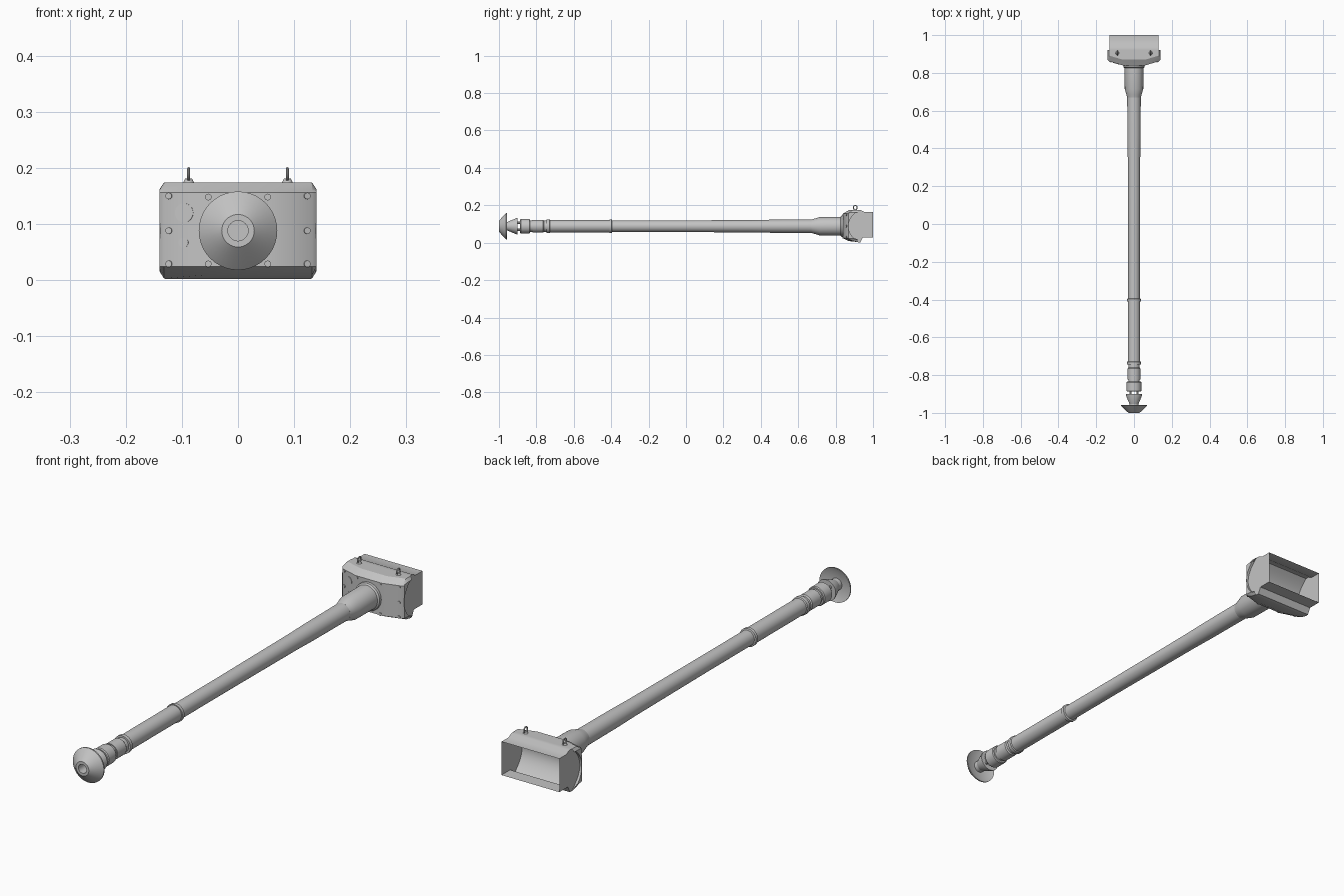
import bpy, bmesh, math
from mathutils import Matrix, Vector

if "Cube" in bpy.data.objects:
    bpy.data.objects.remove(bpy.data.objects["Cube"])

AXIS_Z = 0.088
grey = bpy.data.materials.new("steel_grey")
grey.diffuse_color = (0.55, 0.55, 0.55, 1)
grey.use_nodes = True
grey.node_tree.nodes["Principled BSDF"].inputs["Base Color"].default_value = grey.diffuse_color


def finish(name, bm, smooth=True):
    bmesh.ops.recalc_face_normals(bm, faces=bm.faces)
    me = bpy.data.meshes.new(name)
    bm.to_mesh(me)
    bm.free()
    ob = bpy.data.objects.new(name, me)
    bpy.context.collection.objects.link(ob)
    me.materials.append(grey)
    if smooth:
        bpy.ops.object.select_all(action='DESELECT')
        ob.select_set(True)
        bpy.context.view_layer.objects.active = ob
        bpy.ops.object.shade_smooth_by_angle(angle=math.radians(30))
    return ob


def lathe(name, profile, closed=False, n=40):
    """Revolve (y, radius) points around the barrel axis."""
    bm = bmesh.new()
    rings = []
    for y, r in profile:
        rings.append([bm.verts.new((r * math.cos(2 * math.pi * i / n), y,
                                    AXIS_Z + r * math.sin(2 * math.pi * i / n))) for i in range(n)])
    pairs = list(zip(rings, rings[1:]))
    if closed:
        pairs.append((rings[-1], rings[0]))
    for a, b in pairs:
        for i in range(n):
            j = (i + 1) % n
            bm.faces.new((a[i], a[j], b[j], b[i]))
    if not closed:
        bm.faces.new(rings[0])
        bm.faces.new(rings[-1])
    return finish(name, bm)


def cylinder(name, centre, direction, r, depth, n=16, r2=None):
    bm = bmesh.new()
    rot = Vector(direction).to_track_quat('Z', 'Y').to_matrix().to_4x4()
    bmesh.ops.create_cone(bm, cap_ends=True, segments=n, radius1=r, radius2=r if r2 is None else r2,
                          depth=depth, matrix=Matrix.Translation(centre) @ rot)
    return finish(name, bm)


# Muzzle brake: flared front baffle, second baffle, open gap with struts
lathe("front_baffle", [(-0.90, 0.018), (-1.0, 0.018), (-1.0, 0.029), (-0.985, 0.046), (-0.962, 0.070),
                       (-0.957, 0.070), (-0.965, 0.050), (-0.968, 0.024), (-0.90, 0.024)], closed=True)
lathe("rear_baffle", [(-0.955, 0.018), (-0.955, 0.023), (-0.907, 0.043), (-0.901, 0.043),
                      (-0.901, 0.018)], closed=True)
for i in range(4):
    a = math.pi / 4 + i * math.pi / 2
    cylinder("brake_strut", (0.026 * math.cos(a), -0.892, AXIS_Z + 0.026 * math.sin(a)),
             (0, 1, 0), 0.006, 0.024, 8)
lathe("muzzle_collar", [(-0.76, 0.018), (-0.887, 0.018), (-0.887, 0.036), (-0.883, 0.039), (-0.838, 0.039),
                        (-0.834, 0.036), (-0.834, 0.030), (-0.822, 0.030), (-0.822, 0.034),
                        (-0.765, 0.034), (-0.76, 0.030)], closed=True)

# Barrel with stepped rings and thick root sleeve
lathe("barrel", [(-0.76, 0.030), (-0.745, 0.030), (-0.745, 0.037), (-0.73, 0.037), (-0.727, 0.033),
                 (-0.41, 0.033), (-0.41, 0.037), (-0.397, 0.037), (-0.395, 0.031),
                 (-0.10, 0.031), (0.35, 0.033), (0.46, 0.035), (0.68, 0.036)])
lathe("barrel_sleeve", [(0.67, 0.036), (0.685, 0.040), (0.715, 0.049), (0.825, 0.050), (0.83, 0.056),
                        (0.86, 0.058)])

# Rotor arc shared by the mantlet cheeks and the rear housing: (y, z)
ARC = []
for i in range(15):
    t = -1 + 2 * i / 14
    ARC.append((0.868 + 0.052 * t * t, AXIS_Z + 0.086 * t))


def plate_y(x):
    """Front plate wraps back toward its sides."""
    return 0.840 + 0.024 * max(0, abs(x) - 0.06) / 0.08


# Mantlet face: wrapped front, sloped top and bottom, concave rear edge
bm = bmesh.new()
sections = []
for x in (-0.140, -0.132, -0.06, 0.06, 0.132, 0.140):
    f = plate_y(x)
    end = abs(x) > 0.135
    top, low = (0.162, 0.016) if end else (0.174, 0.003)
    pts = [(f + (0.006 if end else 0), 0.024), (f + (0.006 if end else 0), 0.156),
           (f + 0.007, 0.160), (f + 0.03, top), (0.92, top)]
    pts += [(y, min(max(z, low), top)) for y, z in reversed(ARC[1:-1])]
    pts += [(0.92, low), (f + 0.03, low + 0.006)]
    sections.append([bm.verts.new((x, y, z)) for y, z in pts])
for a, b in zip(sections, sections[1:]):
    for i in range(len(a)):
        j = (i + 1) % len(a)
        bm.faces.new((a[i], a[j], b[j], b[i]))
bm.faces.new(sections[0])
bm.faces.new(sections[-1])
finish("mantlet_face", bm, smooth=True)

# Rear housing: arc shell with stepped lips, closed ends and an open back
outline = [(1.0, 0.028), (0.945, 0.028), (0.932, 0.002)] + ARC + \
          [(0.936, 0.174), (0.955, 0.164), (1.0, 0.164)]
bm = bmesh.new()
left, right = [[bm.verts.new((x, y, z)) for y, z in outline] for x in (-0.13, 0.13)]
for i in range(len(outline) - 1):
    bm.faces.new((left[i], left[i + 1], right[i + 1], right[i]))
bm.faces.new(left)
bm.faces.new(right)
finish("rear_housing", bm)

# Bolts around the front plate
bolts = [(s * 0.123, z) for s in (-1, 1) for z in (0.029, 0.088, 0.150)]
bolts += [(s * 0.053, z) for s in (-1, 1) for z in (0.029, 0.148)]


def on_plate(name, x, z, r, depth, n):
    slope = 0.3 * (1 if x > 0 else -1) if abs(x) > 0.06 else 0
    cylinder(name, (x, plate_y(x), z), (slope, -1, 0), r, depth, n)


for x, z in bolts:
    on_plate("bolt", x, z, 0.006, 0.006, 10)

# Sight and gun ports
on_plate("large_port", -0.096, 0.120, 0.017, 0.003, 28)
on_plate("small_port", -0.097, 0.067, 0.009, 0.003, 20)

# Lifting eyes
for s in (-1, 1):
    x = s * 0.088
    cylinder("lifting_eye_base", (x, 0.905, 0.177), (0, 0, 1), 0.010, 0.008, 16, 0.006)
    bpy.ops.mesh.primitive_torus_add(major_segments=20, minor_segments=8, major_radius=0.0105,
                                     minor_radius=0.0028, location=(x, 0.905, 0.188),
                                     rotation=(0, math.pi / 2, 0))
    eye = bpy.context.object
    eye.name = "lifting_eye"
    eye.data.materials.append(grey)
    bpy.ops.object.shade_smooth_by_angle(angle=math.radians(40))
